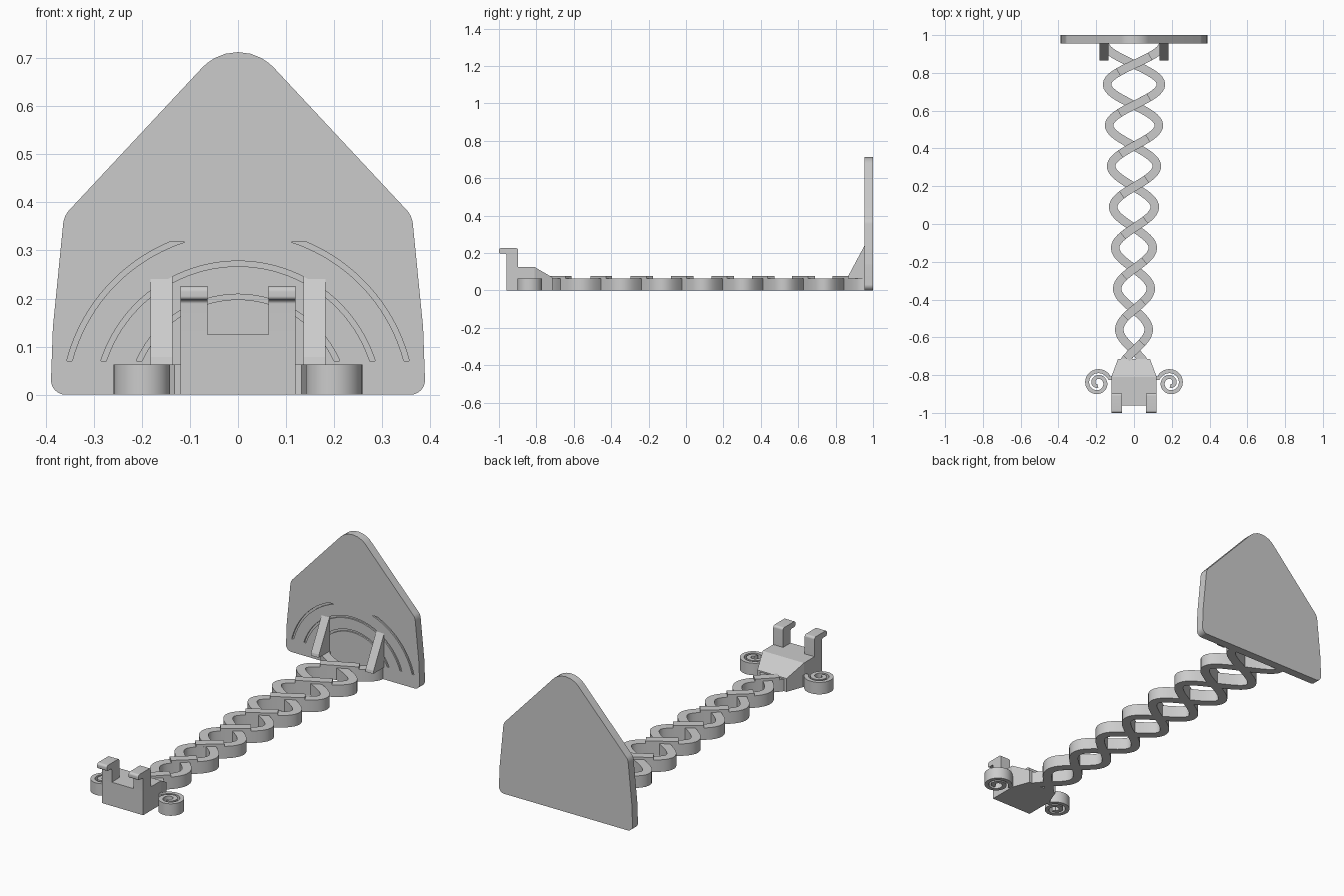
import bpy, bmesh
from math import sin, cos, asin, pi, radians
from mathutils import Vector

cube = bpy.data.objects.get("Cube")
if cube:
    bpy.data.objects.remove(cube, do_unlink=True)

grey = bpy.data.materials.new("light_grey")
grey.use_nodes = True
colour = (0.6, 0.6, 0.6, 1)
grey.diffuse_color = colour
grey.node_tree.nodes["Principled BSDF"].inputs["Base Color"].default_value = colour


def finish(name, bm):
    bmesh.ops.recalc_face_normals(bm, faces=bm.faces)
    mesh = bpy.data.meshes.new(name)
    bm.to_mesh(mesh)
    bm.free()
    mesh.materials.append(grey)
    obj = bpy.data.objects.new(name, mesh)
    bpy.context.collection.objects.link(obj)
    return obj


def smooth(obj):
    bpy.ops.object.select_all(action="DESELECT")
    obj.select_set(True)
    bpy.context.view_layer.objects.active = obj
    bpy.ops.object.shade_smooth_by_angle(angle=radians(30))


def prism(name, outline, axis, start, end):
    """Extrude a 2D outline along the x or y axis."""
    bm = bmesh.new()
    place = (lambda p, d: (d, p[0], p[1])) if axis == "x" else (lambda p, d: (p[0], d, p[1]))
    near = [bm.verts.new(place(p, start)) for p in outline]
    far = [bm.verts.new(place(p, end)) for p in outline]
    bm.faces.new(near)
    bm.faces.new(far)
    for i in range(len(outline)):
        j = (i + 1) % len(outline)
        bm.faces.new((near[i], near[j], far[j], far[i]))
    return finish(name, bm)


def rounded(corners, steps=8):
    """Outline from (u, v, radius) corners."""
    out = []
    for i, (u, v, r) in enumerate(corners):
        p = Vector((u, v))
        if r == 0:
            out.append(p)
            continue
        a = (Vector(corners[i - 1][:2]) - p).normalized()
        b = (Vector(corners[(i + 1) % len(corners)][:2]) - p).normalized()
        half = a.angle(b) / 2
        centre = p + (a + b).normalized() * (r / sin(half))
        reach = r * cos(half) / sin(half)
        d0, d1 = p + a * reach - centre, p + b * reach - centre
        for k in range(steps + 1):
            d = d0.lerp(d1, k / steps).normalized()
            out.append(centre + d * r)
    return out


def ribbon(name, path, width, z0, z1):
    """Rectangular band swept along a flat path."""
    bm = bmesh.new()
    rings = []
    for i, p in enumerate(path):
        t = (path[min(i + 1, len(path) - 1)] - path[max(i - 1, 0)]).normalized()
        n = Vector((-t.y, t.x)) * width / 2
        l, r = p + n, p - n
        rings.append([bm.verts.new((q.x, q.y, z)) for q, z in
                      ((l, z0), (r, z0), (r, z1), (l, z1))])
    for a, b in zip(rings, rings[1:]):
        for k in range(4):
            m = (k + 1) % 4
            bm.faces.new((a[k], a[m], b[m], b[k]))
    bm.faces.new(rings[0])
    bm.faces.new(rings[-1])
    obj = finish(name, bm)
    smooth(obj)
    return obj


# Upright shield plate
right_side = [(0.39, 0, 0.03), (0.385, 0.14, 0.2), (0.362, 0.372, 0.05)]
left_side = [(-u, v, r) for u, v, r in reversed(right_side)]
plate = prism("shield_plate", rounded(right_side + [(0, 0.76, 0.102)] + left_side),
              "y", 0.955, 1.0)


# Engraved arcs in the plate
def arc(radius, low, high=None):
    a = asin((low + 0.022) / radius)
    b = asin((high + 0.022) / radius) if high else pi - a
    steps = 40
    return [(radius * cos(a + (b - a) * k / steps),
             radius * sin(a + (b - a) * k / steps) - 0.022) for k in range(steps + 1)]


cutters = []
for radius, top in ((0.231, None), (0.3, None), (0.368, 0.318)):
    band = arc(radius, 0.07, top) + arc(radius - 0.011, 0.07, top)[::-1]
    for side in ((1, -1) if top else (1,)):
        cutters.append(prism("groove_cutter", [(side * u, v) for u, v in band],
                             "y", 0.94, 0.963))
bpy.ops.object.select_all(action="DESELECT")
bpy.context.view_layer.objects.active = plate
plate.select_set(True)
for cutter in cutters:
    cutter.hide_render = True
    mod = plate.modifiers.new("groove", "BOOLEAN")
    mod.operation = "DIFFERENCE"
    mod.solver = "EXACT"
    mod.object = cutter
    bpy.ops.object.modifier_apply(modifier=mod.name)
    bpy.data.objects.remove(cutter, do_unlink=True)
smooth(plate)

# Braces behind the plate
for side, label in ((1, "left"), (-1, "right")):
    prism(label + "_brace", [(0.865, 0.063), (0.96, 0.063), (0.96, 0.25), (0.868, 0.078)],
          "x", side * 0.136, side * 0.182)

# Braided chain: two weaving strands
PITCH, FIRST = 0.2165, -0.67


def weave(start, end, sign, steps):
    ys = [start + (end - start) * k / steps for k in range(steps + 1)]
    return [Vector((sign * (0.106 + 0.05 * y) * sin(pi * (y - FIRST) / PITCH), y)) for y in ys]


for sign, label in ((1, "first"), (-1, "second")):
    ribbon(label + "_strand", weave(-0.74, 0.965, sign, 128), 0.045, 0, 0.063)

# Raised bridge at each crossing
for k in range(8):
    y = FIRST + PITCH * k
    ribbon("crossing_bridge", weave(y - 0.042, y + 0.042, (-1) ** k, 8), 0.045, 0.03, 0.076)

# Tapered front block
bm = bmesh.new()
for y, top, half in ((-0.96, 0.125, 0.12), (-0.81, 0.125, 0.12), (-0.715, 0.07, 0.085)):
    for x in (-half, half):
        for z in (0, top):
            bm.verts.new((x, y, z))
bmesh.ops.convex_hull(bm, input=bm.verts)
bmesh.ops.dissolve_limit(bm, angle_limit=0.01, verts=bm.verts, edges=bm.edges)
finish("front_block", bm)

# Hooked posts and side curls
hook = rounded([(-0.96, 0.1, 0), (-0.96, 0.197, 0.008), (-1.0, 0.197, 0.008),
                (-1.0, 0.226, 0.012), (-0.897, 0.226, 0.012), (-0.897, 0.1, 0)])
for side, label in ((1, "left"), (-1, "right")):
    smooth(prism(label + "_hook", hook, "x", side * 0.063, side * 0.12))
    path = [Vector((side * 0.105, -0.815))]
    for k in range(73):
        t = k / 72
        angle = radians(22 + 610 * t)
        r = 0.067 - 0.053 * t ** 1.15
        path.append(Vector((side * (0.192 - r * cos(angle)), -0.842 + r * sin(angle))))
    ribbon(label + "_curl", path, 0.021, 0, 0.063)
